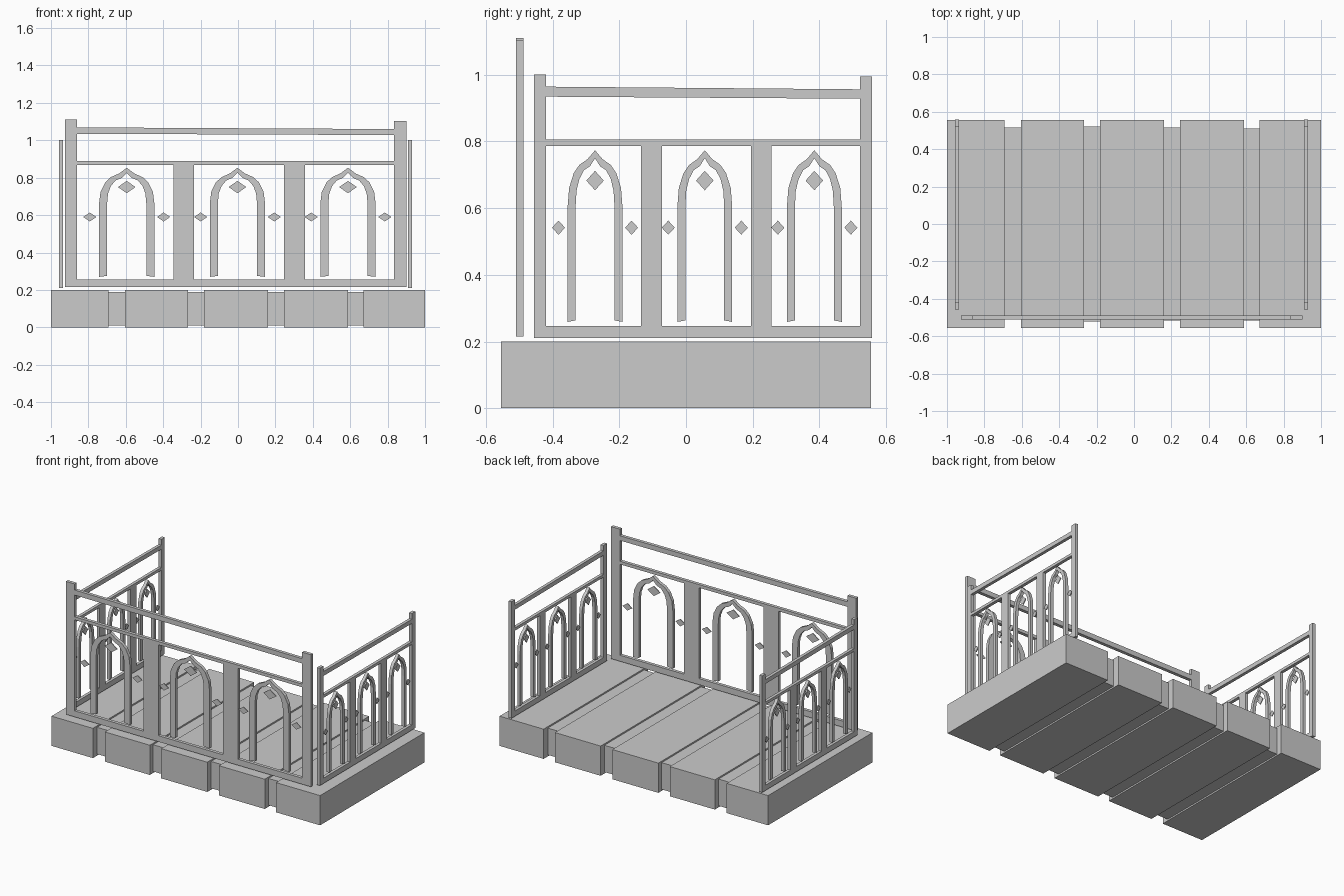
import bpy, bmesh
from mathutils import Matrix

if "Cube" in bpy.data.objects:
    bpy.data.objects.remove(bpy.data.objects["Cube"])


def extrude_polys(name, polys, depth, matrix=None):
    """Extrude x/z outlines along y, centred on y = 0, then place them."""
    bm = bmesh.new()
    for pts in polys:
        face = bm.faces.new([bm.verts.new((x, -depth / 2, z)) for x, z in pts])
        new = bmesh.ops.extrude_face_region(bm, geom=[face])["geom"]
        verts = [g for g in new if isinstance(g, bmesh.types.BMVert)]
        bmesh.ops.translate(bm, verts=verts, vec=(0, depth, 0))
    if matrix:
        bm.transform(matrix)
    bmesh.ops.recalc_face_normals(bm, faces=bm.faces)
    mesh = bpy.data.meshes.new(name)
    bm.to_mesh(mesh)
    bm.free()
    obj = bpy.data.objects.new(name, mesh)
    bpy.context.collection.objects.link(obj)
    return obj


def rect(x0, x1, z0, z1):
    return [(x0, z0), (x1, z0), (x1, z1), (x0, z1)]


def diamond(x, z, w, h):
    return [(x - w, z), (x, z - h), (x + w, z), (x, z + h)]


def arch(cx):
    # half outlines from foot to pointed crown
    outer = [(.148, .27), (.148, .66), (.14, .725), (.115, .775),
             (.085, .803), (.04, .823), (0, .853)]
    inner = [(.105, .275), (.105, .66), (.1, .715), (.085, .755),
             (.06, .785), (.027, .799), (0, .826)]

    def full(half):
        return [(cx - x, z) for x, z in half] + [(cx + x, z) for x, z in half[-2::-1]]
    return full(outer) + full(inner)[::-1]


# Stone base: five wide blocks with recessed joints
blocks = [(-1, -.692), (-.603, -.268), (-.183, .16), (.247, .588), (.672, 1)]
for i, (a, b) in enumerate(blocks):
    extrude_polys(f"floor_block_{i + 1}", [rect(a, b, 0, .2)], 1.11)
joint_ends = [(-.51, .515), (-.52, .52), (-.515, .515), (-.515, .51)]
for i, (y0, y1) in enumerate(joint_ends):
    extrude_polys(f"floor_joint_{i + 1}", [rect(blocks[i][1], blocks[i + 1][0], .01, .19)],
                  y1 - y0, Matrix.Translation((0, (y0 + y1) / 2, 0)))


def railing(prefix, m):
    def part(name, polys, depth=.022):
        extrude_polys(f"{prefix}_{name}", polys, depth, m)
    # Corner posts
    part("left_post", [rect(-.925, -.86, .215, 1.11)])
    part("right_post", [rect(.835, .9, .215, 1.104)])
    # Slightly sagging handrail, middle rail and bottom rail
    part("handrail", [[(-.86, 1.035), (.835, 1.028), (.835, 1.06), (-.86, 1.069)]])
    part("middle_rail", [rect(-.86, .835, .868, .889)])
    part("bottom_rail", [rect(-.86, .835, .215, .256)])
    # Wide uprights between the bays
    part("uprights", [rect(-.346, -.235, .256, .868), rect(.245, .357, .256, .868)])
    # Pointed arches and diamond ornaments
    for i, cx in enumerate((-.595, -.003, .588)):
        part(f"arch_{i + 1}", [arch(cx)])
        part(f"crown_diamond_{i + 1}", [diamond(cx, .75, .047, .033)], .006)
        part(f"side_diamonds_{i + 1}",
             [diamond(cx + s * .197, .59, .035, .024) for s in (-1, 1)], .006)


# Front railing, then two shortened copies turned along the sides
railing("front_railing", Matrix.Translation((0, -.499, 0)))
for side, x in (("left_railing", -.947), ("right_railing", .919)):
    railing(side, Matrix.Translation((x, .058, .0205))
            @ Matrix.Rotation(1.5707963, 4, 'Z')
            @ Matrix.Diagonal((.556, .95, .883, 1)))
